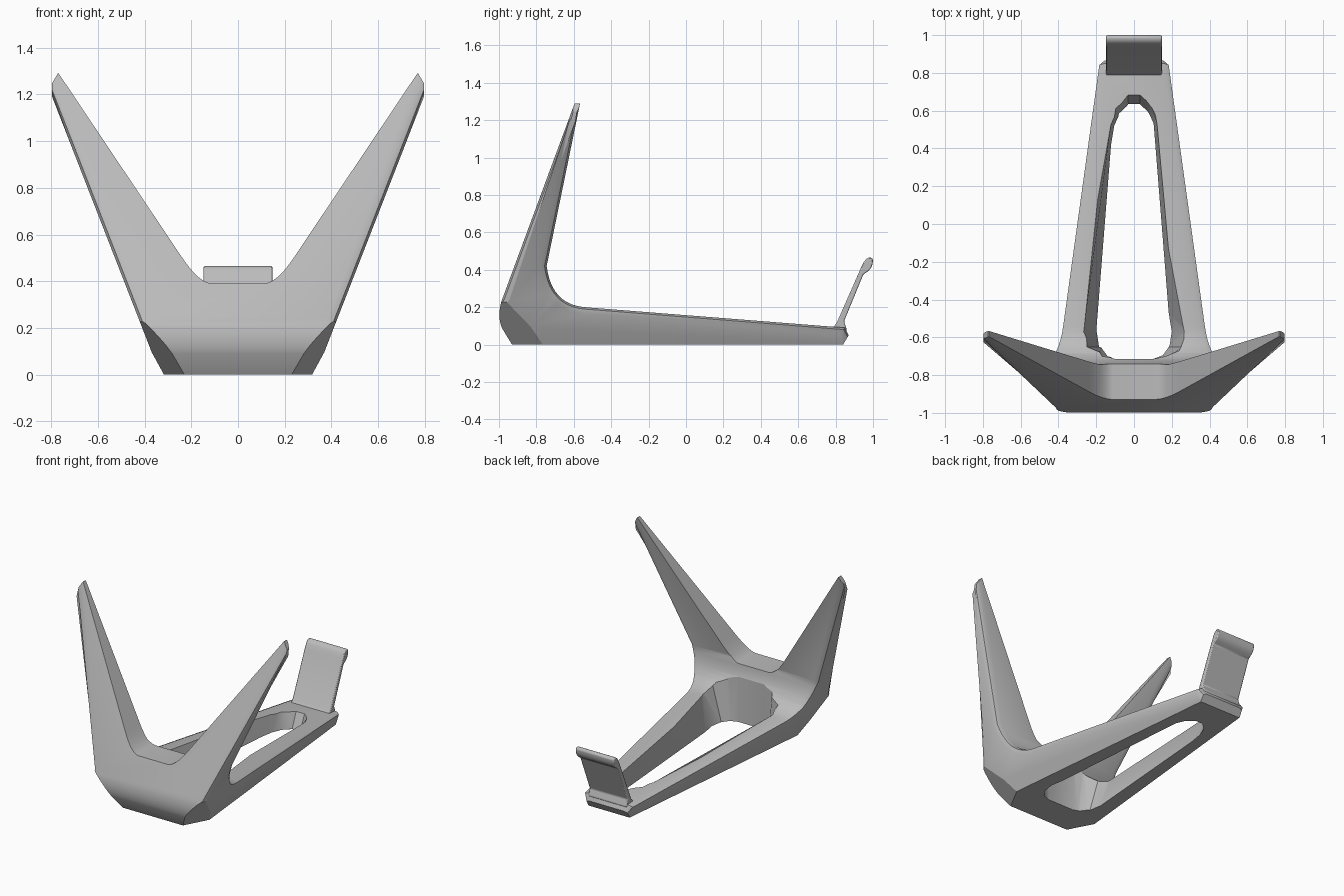
import bpy, bmesh
from mathutils import Vector

cube = bpy.data.objects.get("Cube")
if cube:
    bpy.data.objects.remove(cube, do_unlink=True)

grey = bpy.data.materials.new("matte grey")
grey.use_nodes = True
grey.diffuse_color = (0.5, 0.5, 0.5, 1)
grey.node_tree.nodes["Principled BSDF"].inputs["Base Color"].default_value = (0.5, 0.5, 0.5, 1)


def curve(a, ctrl, b, steps=8):
    """Points of a rounded corner from a to b."""
    a, ctrl, b = Vector(a), Vector(ctrl), Vector(b)
    ts = [i / steps for i in range(steps + 1)]
    return [tuple(a * (1 - t) ** 2 + ctrl * 2 * t * (1 - t) + b * t * t) for t in ts]


def loft(lower, upper):
    """Closed solid between two matching rings of points."""
    bm = bmesh.new()
    a = [bm.verts.new(p) for p in lower]
    b = [bm.verts.new(p) for p in upper]
    bm.faces.new(a)
    bm.faces.new(b)
    for i in range(len(a)):
        j = (i + 1) % len(a)
        bm.faces.new((a[i], a[j], b[j], b[i]))
    bmesh.ops.recalc_face_normals(bm, faces=bm.faces)
    return bm


def side_prism(profile, half):
    return loft([(-half, y, z) for y, z in profile], [(half, y, z) for y, z in profile])


def slice_off(bm, point, normal):
    """Remove everything beyond a plane and cap the cut."""
    cut = bmesh.ops.bisect_plane(bm, geom=bm.verts[:] + bm.edges[:] + bm.faces[:],
                                 plane_co=point, plane_no=normal, clear_outer=True)
    edges = [g for g in cut["geom_cut"] if isinstance(g, bmesh.types.BMEdge)]
    bmesh.ops.holes_fill(bm, edges=edges, sides=0)
    bmesh.ops.recalc_face_normals(bm, faces=bm.faces)


def slice_pair(bm, point, normal):
    for s in (1, -1):
        slice_off(bm, (s * point[0], *point[1:]), (s * normal[0], *normal[1:]))


def make(name, bm):
    mesh = bpy.data.meshes.new(name)
    bm.to_mesh(mesh)
    bm.free()
    obj = bpy.data.objects.new(name, mesh)
    bpy.context.collection.objects.link(obj)
    mesh.materials.append(grey)
    return obj


def activate(obj):
    bpy.ops.object.select_all(action='DESELECT')
    obj.select_set(True)
    bpy.context.view_layer.objects.active = obj


def carve(obj, cutter):
    cutter.hide_render = True
    mod = obj.modifiers.new("cut", 'BOOLEAN')
    mod.operation, mod.solver, mod.object = 'DIFFERENCE', 'EXACT', cutter
    activate(obj)
    bpy.ops.object.modifier_apply(modifier=mod.name)
    bpy.data.objects.remove(cutter, do_unlink=True)


# Stand body: L-shaped side profile, trimmed by sloping side planes
profile = [(-0.93, 0)]
profile += curve((-0.985, 0.09), (-1.012, 0.16), (-0.982, 0.245))
profile += [(-0.555, 1.4), (-0.544, 1.4)]
profile += curve((-0.745, 0.42), (-0.72, 0.215), (-0.54, 0.2), 10)
profile += [(0.85, 0.09), (0.87, 0.05), (0.84, 0)]
body = side_prism(profile, 1.2)
slice_pair(body, (0.31, -0.69, 0), (1, 0.1, -0.48))
slice_pair(body, (0.43, 0, 0.25), (1, 0, -0.39))

# Soften the outer rims of the inner surface
rims = []
for e in body.edges:
    if len(e.link_faces) == 2:
        flat, side = sorted(e.link_faces, key=lambda f: abs(f.normal.x))
        n = flat.normal
        if abs(n.x) < 0.01 and max(n.y, n.z) > 0.3 and n.z > -0.3 and abs(side.normal.x) > 0.5:
            rims.append(e)
bmesh.ops.bevel(body, geom=rims, offset=0.038, segments=2, profile=0.5, affect='EDGES')

# Front lower corners, back corners and wing tips
slice_pair(body, (0.31, -0.78, 0), (0.0375, -0.02, -0.034))
slice_pair(body, (0.18, 0.83, 0.05), (1, 0.6, -0.3))
slice_pair(body, (0.798, 0, 1.2), (1, 0, 0))
slice_pair(body, (0.79, 0, 1.26), (1, 0, 0.6))
slice_off(body, (0, 0, 1.29), (0, 0, 1))
stand = make("stand_body", body)

# Opening between the two wings
half = curve((0.11, 0.39), (0.165, 0.39), (0.24, 0.502)) + [(0.767, 1.288), (0.84, 1.4)]
outline = half + [(-x, z) for x, z in reversed(half)]
carve(stand, make("wing_opening", loft([(x, -1.5, z) for x, z in outline],
                                       [(x, 0.5, z) for x, z in outline])))

# Long flared slot through the base: outline at the floor, and its flare
slot = [(0.10, -0.715), (0.14, -0.70), (0.185, -0.65), (0.2, -0.57),
        (0.105, 0.52), (0.08, 0.585), (0.03, 0.635)]
flare = [(0.0, 0), (0.02, 0), (0.055, 0), (0.065, 0), (0.03, 0.01), (0.03, 0.05), (0.005, 0.09)]


def slot_ring(z):
    k = z / 0.2
    ring = [(x + k * dx, y + k * dy, z) for (x, y), (dx, dy) in zip(slot, flare)]
    return ring + [(-x, y, z) for x, y, z in reversed(ring)]


carve(stand, make("base_slot", loft(slot_ring(-0.05), slot_ring(0.5))))

# Upright rear clip with a rounded lip
clip = [(0.78, 0.085), (0.805, 0.115), (0.935, 0.41)]
clip += curve((0.95, 0.44), (0.965, 0.468), (0.99, 0.466), 4)
clip += curve((1.0, 0.455), (1.0, 0.41), (0.97, 0.39), 4)
clip += [(0.948, 0.375), (0.845, 0.125), (0.86, 0.08), (0.84, 0.05)]
rear_clip = make("rear_clip", side_prism(clip, 0.147))
bevel = rear_clip.modifiers.new("soft edges", 'BEVEL')
bevel.width, bevel.segments = 0.006, 2

for obj in (stand, rear_clip):
    activate(obj)
    bpy.ops.object.shade_smooth_by_angle(angle=0.5)
